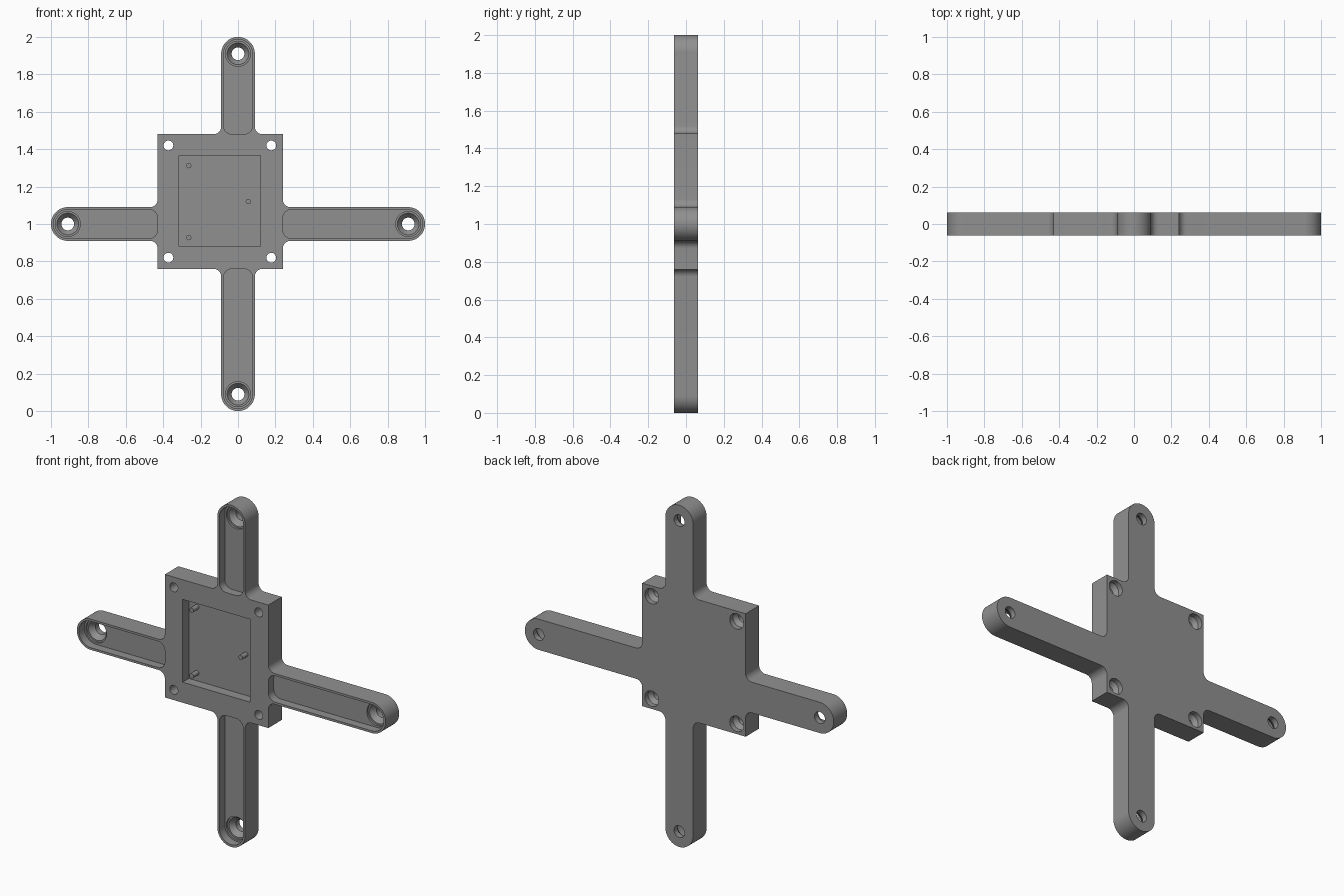
import bpy, bmesh, math
from mathutils import Vector

if "Cube" in bpy.data.objects:
    bpy.data.objects.remove(bpy.data.objects["Cube"])

HALF = 0.0625            # half the body thickness
ARM_W, TIP, FILLET = 0.09, 0.91, 0.04
CZ = 1.0                 # height of the arm axis
# direction angle and distance from the axis to the plate edge, per arm
ARMS = [(0, 0.24), (90, 0.48), (180, 0.43), (270, 0.24)]
CORNERS = [(0.24, 1.48), (-0.43, 1.48), (-0.43, 0.76), (0.24, 0.76)]

grey = bpy.data.materials.new("grey")
grey.diffuse_color = (0.28, 0.28, 0.28, 1)
grey.use_nodes = True
grey.node_tree.nodes["Principled BSDF"].inputs["Base Color"].default_value = grey.diffuse_color


def arc(cx, cy, r, a0, a1, n):
    return [(cx + r * math.cos(math.radians(a0 + (a1 - a0) * i / n)),
             cy + r * math.sin(math.radians(a0 + (a1 - a0) * i / n))) for i in range(n + 1)]


def turn(points, angle):
    c, s = round(math.cos(math.radians(angle))), round(math.sin(math.radians(angle)))
    return [(u * c - v * s, u * s + v * c + CZ) for u, v in points]


def finish(name, bm):
    bmesh.ops.recalc_face_normals(bm, faces=bm.faces)
    me = bpy.data.meshes.new(name)
    bm.to_mesh(me)
    bm.free()
    me.materials.append(grey)
    ob = bpy.data.objects.new(name, me)
    bpy.context.collection.objects.link(ob)
    return ob


def prism(name, outline, y0, y1):
    bm = bmesh.new()
    face = bm.faces.new([bm.verts.new((x, y0, z)) for x, z in outline])
    out = bmesh.ops.extrude_face_region(bm, geom=[face])["geom"]
    bmesh.ops.translate(bm, verts=[v for v in out if isinstance(v, bmesh.types.BMVert)],
                        vec=(0, y1 - y0, 0))
    return finish(name, bm)


def lathe(name, profile, x, z, n=40):
    """Solid of revolution around y; profile is (radius, y)."""
    bm = bmesh.new()
    rings = [[bm.verts.new((x + r * math.cos(math.tau * i / n), y,
                            z + r * math.sin(math.tau * i / n))) for i in range(n)]
             for r, y in profile]
    for a, b in zip(rings, rings[1:]):
        for i in range(n):
            bm.faces.new((a[i], a[(i + 1) % n], b[(i + 1) % n], b[i]))
    bm.faces.new(rings[0])
    bm.faces.new(rings[-1])
    return finish(name, bm)


def rect(x0, x1, z0, z1):
    return [(x0, z0), (x1, z0), (x1, z1), (x0, z1)]


# cross-shaped body outline with filleted arm roots and round tips
outline = []
for (angle, d), corner in zip(ARMS, CORNERS):
    f = ARM_W + FILLET
    arm = (arc(d + FILLET, -f, FILLET, 180, 90, 8)
           + arc(TIP, 0, ARM_W, -90, 90, 32)
           + arc(d + FILLET, f, FILLET, 270, 180, 8))
    outline += turn(arm, angle) + [corner]
body = prism("mounting_frame", outline, -HALF, HALF)

cutters = []
FLOOR = -HALF + 0.05
for angle, d in ARMS:
    # arm channel with rounded inner corners
    w, r = 0.077, 0.045
    channel = (arc(d + r, -w + r, r, 180, 270, 8) + arc(TIP, 0, w, -90, 90, 32)
               + arc(d + r, w - r, r, 90, 180, 8))
    cutters.append(prism("channel_cutter", turn(channel, angle), -HALF - 0.05, FLOOR))
    # stepped, countersunk screw hole at the tip
    (x, z), = turn([(TIP, 0)], angle)
    cutters.append(lathe("tip_hole_cutter", [
        (0.067, -HALF - 0.05), (0.067, FLOOR + 0.012), (0.058, FLOOR + 0.012),
        (0.034, FLOOR + 0.042), (0.034, HALF + 0.05)], x, z))

# central square recess
cutters.append(prism("recess_cutter", rect(-0.315, 0.12, 0.88, 1.365),
                     -HALF - 0.05, -HALF + 0.058))

# plate corner holes, countersunk from the back
for x in (-0.372, 0.178):
    for z in (0.82, 1.42):
        cutters.append(lathe("corner_hole_cutter", [
            (0.026, -HALF - 0.05), (0.026, HALF - 0.055), (0.045, HALF - 0.03),
            (0.045, HALF + 0.05)], x, z))

for c in cutters:
    mod = body.modifiers.new("cut", 'BOOLEAN')
    mod.operation, mod.solver, mod.object = 'DIFFERENCE', 'EXACT', c
    bpy.context.view_layer.objects.active = body
    bpy.ops.object.modifier_apply(modifier=mod.name)
    bpy.data.objects.remove(c)

# locating pins in the recess
parts = [body]
for i, (x, z) in enumerate([(-0.263, 1.312), (0.055, 1.12), (-0.263, 0.927)]):
    parts.append(lathe(f"locating_pin_{i + 1}",
                       [(0.014, -HALF + 0.008), (0.014, -HALF + 0.062)], x, z, 24))

bpy.ops.object.select_all(action='DESELECT')
for ob in parts:
    ob.select_set(True)
bpy.context.view_layer.objects.active = body
bpy.ops.object.shade_smooth_by_angle(angle=math.radians(30))
